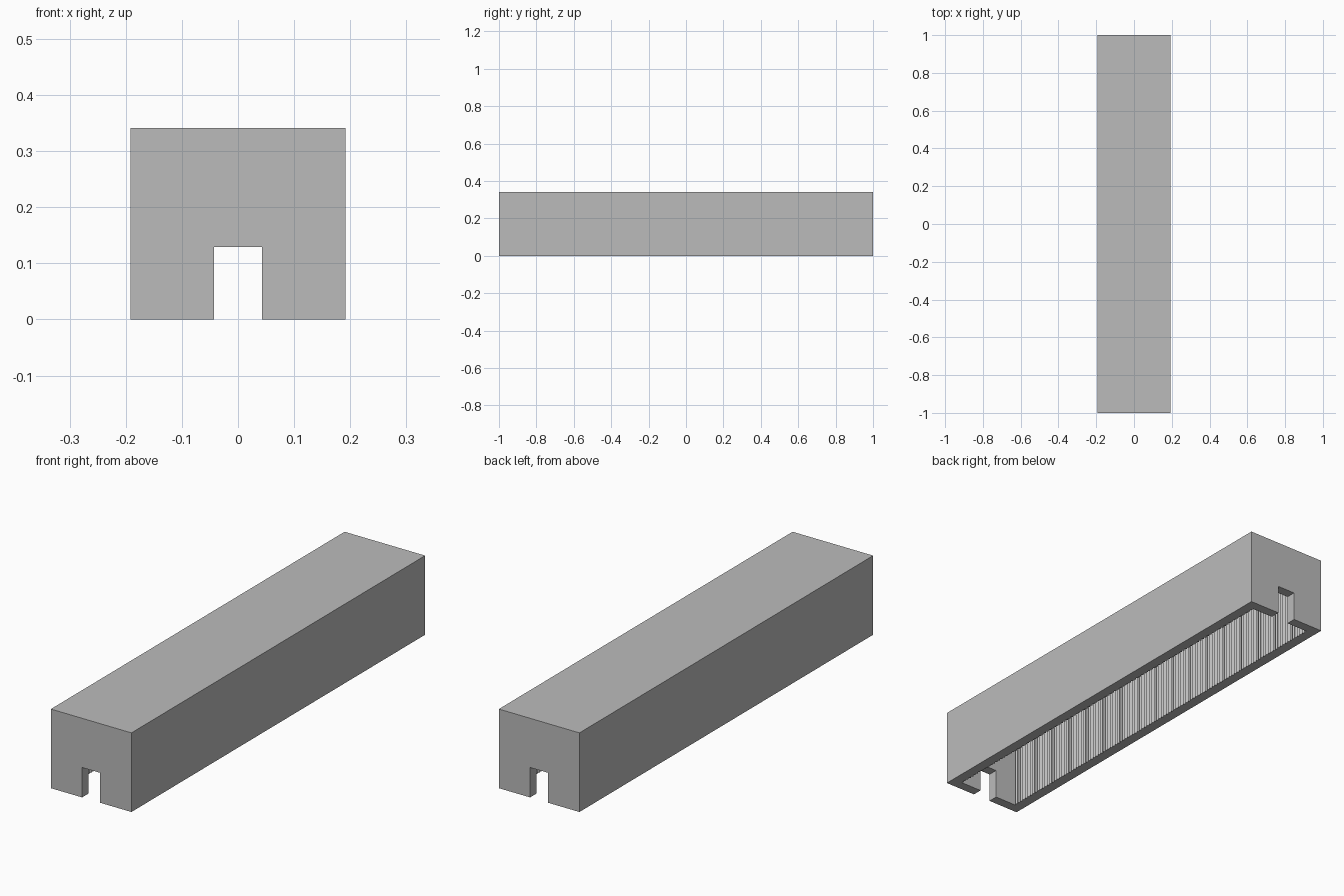
import bpy, bmesh

if "Cube" in bpy.data.objects:
    bpy.data.objects.remove(bpy.data.objects["Cube"])

W, L, H = 0.384, 2.0, 0.341      # outer size
T = 0.043                        # wall thickness
NW, NH = 0.086, 0.129            # end notch width and height
RIBS, DEPTH = 120, 0.006         # fine ribbing on the inner long walls

grey = bpy.data.materials.new("plain_grey")
grey.diffuse_color = (0.5, 0.5, 0.5, 1)
grey.use_nodes = True
grey.node_tree.nodes["Principled BSDF"].inputs["Base Color"].default_value = grey.diffuse_color


def prism(name, profile, to3d, a, b):
    """Extrude a closed 2D profile between the depths a and b."""
    bm = bmesh.new()
    lo = [bm.verts.new(to3d(p, a)) for p in profile]
    hi = [bm.verts.new(to3d(p, b)) for p in profile]
    bm.faces.new(lo)
    bm.faces.new(hi[::-1])
    n = len(profile)
    for i in range(n):
        j = (i + 1) % n
        bm.faces.new((lo[i], hi[i], hi[j], lo[j]))
    bmesh.ops.recalc_face_normals(bm, faces=bm.faces)
    me = bpy.data.meshes.new(name)
    bm.to_mesh(me)
    bm.free()
    ob = bpy.data.objects.new(name, me)
    bpy.context.collection.objects.link(ob)
    me.materials.append(grey)
    return ob


def rect(x, y):
    return [(-x, -y), (x, -y), (x, y), (-x, y)]


def flat(p, z):
    return (p[0], p[1], z)


# Outer cover: a solid block, open underneath after cutting
cover = prism("cover", rect(W / 2, L / 2), flat, 0, H)

# Cavity with finely ribbed long sides
xi, yi = W / 2 - T, L / 2 - T
step = 2 * yi / (2 * RIBS)
side = [(xi - (DEPTH if i % 2 else 0), -yi + i * step) for i in range(2 * RIBS + 1)]
cavity = prism("cavity_cutter", side + [(-x, y) for x, y in reversed(side)],
               flat, -0.1, H - T)

# Notch running through both end walls
notch = prism("notch_cutter", rect(NW / 2, L), flat, -0.1, NH)

for cutter in (cavity, notch):
    mod = cover.modifiers.new(cutter.name, 'BOOLEAN')
    mod.object = cutter
    mod.operation = 'DIFFERENCE'
    mod.solver = 'EXACT'
    cutter.hide_render = True
    cutter.hide_set(True)
